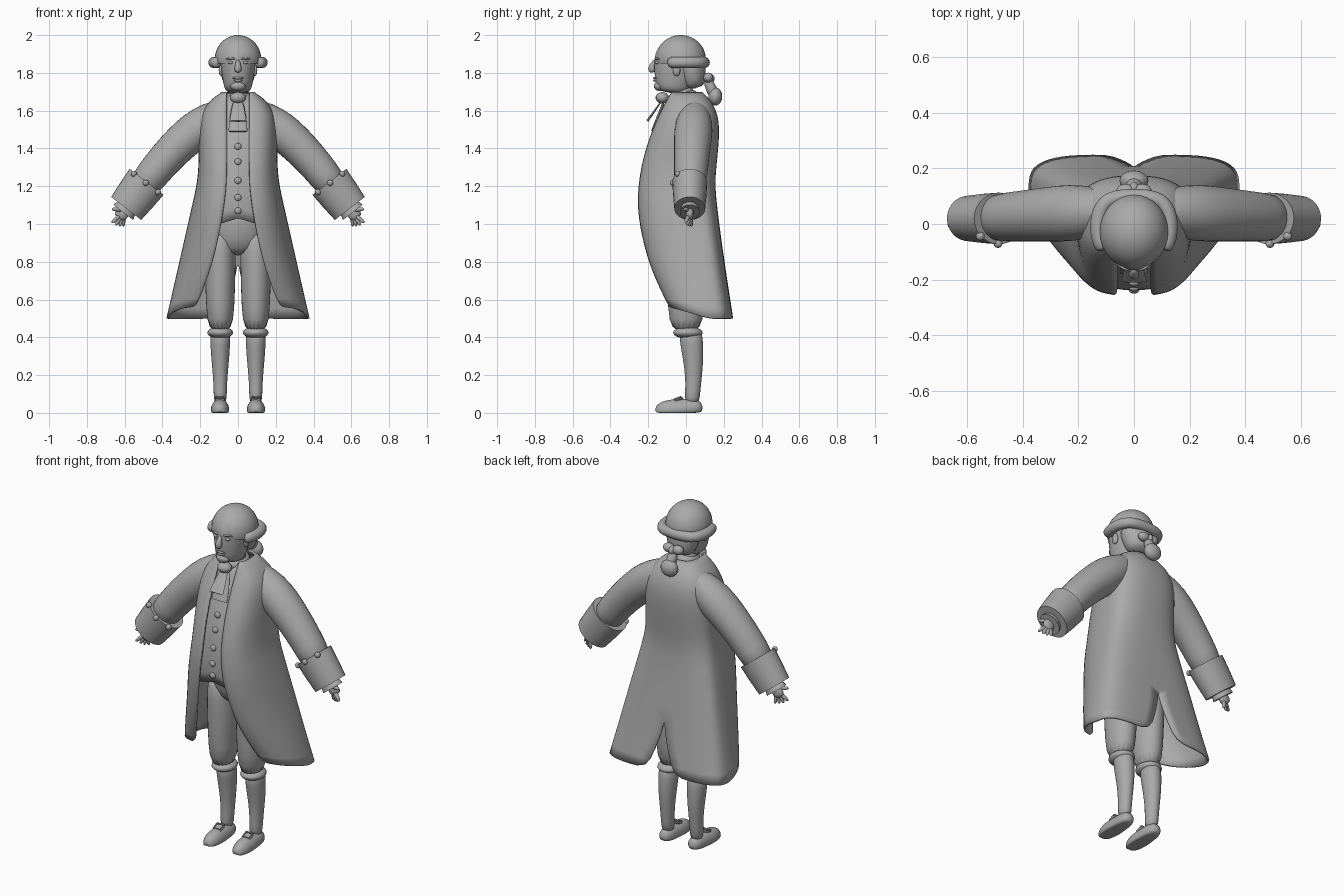
import bpy, bmesh, math
from mathutils import Vector

if "Cube" in bpy.data.objects:
    bpy.data.objects.remove(bpy.data.objects["Cube"])

color = (.4, .4, .4, 1)
grey = bpy.data.materials.new("plain grey")
grey.use_nodes = True
grey.diffuse_color = color
grey.node_tree.nodes["Principled BSDF"].inputs["Base Color"].default_value = color


def finish(name, bm, pair=False, soft=False, cloth=0):
    """Turn a bmesh into an object; pair mirrors it, soft subdivides it, cloth thickens it."""
    mesh = bpy.data.meshes.new(name)
    bm.to_mesh(mesh)
    bm.free()
    mesh.materials.append(grey)
    obj = bpy.data.objects.new(name, mesh)
    bpy.context.collection.objects.link(obj)
    bpy.ops.object.select_all(action="DESELECT")
    obj.select_set(True)
    bpy.context.view_layer.objects.active = obj
    if soft:
        bpy.ops.object.shade_smooth()
    else:
        bpy.ops.object.shade_smooth_by_angle(angle=math.radians(50))
    if pair:
        obj.modifiers.new("mirror", "MIRROR")
    if soft:
        obj.modifiers.new("rounding", "SUBSURF").levels = 1
        obj.modifiers["rounding"].render_levels = 1
    if cloth:
        obj.modifiers.new("thickness", "SOLIDIFY").thickness = cloth


def sheet(name, lines, **options):
    """Join lines of points into a surface, its lines running downwards."""
    bm = bmesh.new()
    grid = [[bm.verts.new(p) for p in line] for line in lines]
    for upper, lower in zip(grid, grid[1:]):
        for k in range(len(upper) - 1):
            bm.faces.new((upper[k], lower[k], lower[k + 1], upper[k + 1]))
    finish(name, bm, **options)


def tube(name, points, radii, ref="Y", squash=1, sides=16, floor=-1, pair=False, soft=True):
    """Tube through points; squash scales its radius along the ref axis."""
    bm = bmesh.new()
    axis = Vector((ref == "X", ref == "Y", ref == "Z"))
    last = len(points) - 1
    rings = []
    for i, (point, radius) in enumerate(zip(points, radii)):
        along = (points[min(i + 1, last)] - points[max(i - 1, 0)]).normalized()
        up = (axis - along * axis.dot(along)).normalized()
        across = along.cross(up)
        ring = []
        for k in range(sides):
            turn = math.tau * k / sides
            p = point + radius * (across * math.cos(turn) + up * squash * math.sin(turn))
            p.z = max(p.z, floor)
            ring.append(bm.verts.new(p))
        rings.append(ring)
    for near, far in zip(rings, rings[1:]):
        for k in range(sides):
            bm.faces.new((near[k], near[k - 1], far[k - 1], far[k]))
    bm.faces.new(rings[0])
    bm.faces.new(rings[-1])
    bmesh.ops.recalc_face_normals(bm, faces=bm.faces)
    finish(name, bm, pair, soft)


def limb(name, start, end, radii, bow=(0, 0, 0), **options):
    """Tube with evenly spaced radii from start to end, optionally bowed in the middle."""
    steps = [i / (len(radii) - 1) for i in range(len(radii))]
    points = [Vector(start).lerp(Vector(end), t) + Vector(bow) * math.sin(math.pi * t)
              for t in steps]
    tube(name, points, radii, **options)


def ball(name, pos, size, pair=False, floor=None, segments=16):
    """Ellipsoid, optionally cut off below a height."""
    bm = bmesh.new()
    bmesh.ops.create_uvsphere(bm, u_segments=segments, v_segments=segments, radius=1)
    for v in bm.verts:
        v.co = Vector(pos) + v.co * Vector((1, 0, 0)) * Vector((size[0], 0, 0)) + Vector(
            (0, v.co.y * size[1], v.co.z * size[2]))
    if floor:
        everything = bm.verts[:] + bm.edges[:] + bm.faces[:]
        bmesh.ops.bisect_plane(bm, geom=everything, plane_co=(0, 0, floor),
                               plane_no=(0, 0, -1), clear_outer=True)
    finish(name, bm, pair)


# Coat profile rules by height
def flare(z):
    return max(0, 1.25 - z) / .75


def shoulder(z):
    return max(0, z - 1.2) / .5


def front(z):
    return (.5 * (z - 1.1) ** 2 if z > 1.1 else .36 * (1.1 - z) ** 1.5) - .257


def side(z):
    return .21 + .17 * flare(z) - .126 * shoulder(z) ** 8


def back(z):
    return .15 + .1 * flare(z) ** 1.2 + .055 * shoulder(z) - .12 * shoulder(z) ** 6


def coat_line(z, columns=14):
    """Half section of the coat, from the front edge round to the back vent."""
    edge = .06 + .16 * flare(z) ** 1.5
    middle = .04 + .09 * flare(z) - .04 * shoulder(z) ** 6
    vent = max(0, .75 - z) * .36
    drop = max(0, .8 - z) * .2
    skirt = min(1, 2 * flare(z))
    line = []
    for k in range(columns + 1):
        turn = math.pi * k / columns
        ahead = k <= columns / 2
        power = .8 + (.2 if ahead else -.17) * skirt
        out = math.sin(turn) ** power if k < columns else 0
        deep = abs(math.cos(turn)) ** power
        inner, end = (edge, front(z)) if ahead else (vent, back(z))
        line.append((inner + (side(z) - inner) * out, middle + (end - middle) * deep,
                     z + drop * deep * ahead))
    return line


coat_rows = 14
sheet("long_coat", [coat_line(1.7 - 1.2 * (i / coat_rows) ** 1.3) for i in range(coat_rows + 1)],
      pair=True, soft=True, cloth=.012)


# Waistcoat panel with a notched hem, and its buttons
def waistcoat_point(t, u):
    x = u * .75 * side(1.7 - .7 * t)
    hem = 1.03 - .3 * abs(x)
    z = 1.69 + (hem - 1.69) * t
    return x, front(z) + .018 + 1.6 * x * x, z


sheet("waistcoat", [[waistcoat_point(i / 12, k / 8) for k in range(-8, 9)] for i in range(13)],
      cloth=.02)
for i, z in enumerate((1.41, 1.33, 1.23, 1.14, 1.07)):
    ball(f"waistcoat_button_{i + 1}", (0, front(z) + .018, z), (.018, .012, .018))

# Arms: sleeves, turned-back cuffs and frills share the forearm line
elbow, fingertip = Vector((.44, .02, 1.28)), Vector((.64, .02, 1.02))


def forearm(t):
    return elbow.lerp(fingertip, t)


limb("sleeves", (.04, .05, 1.63), forearm(.4), [.05, .09, .106, .1, .095, .09, .085],
     bow=(.025, 0, .025), pair=True)
limb("cuffs", forearm(.22), forearm(.76), [.113, .108, .1], squash=.82, sides=28,
     pair=True, soft=False)
limb("wrist_frills", forearm(.7), forearm(.84), [.05, .06, .066], squash=.8,
     pair=True, soft=False)
for i in range(3):
    turn = math.radians(45 * i + 45)
    rim = Vector((.09 * math.cos(turn), -.09 * math.sin(turn), .068 * math.cos(turn)))
    ball(f"cuff_button_{i + 1}", forearm(.24) + rim, (.016, .016, .016), pair=True)

# Hands
limb("palms", forearm(.7), forearm(.98), [.03, .038, .036], squash=.6, sides=10, pair=True)
outer, inner = Vector((.67, -.005, 1.015)), Vector((.605, .03, .995))
for i, name in enumerate(("index", "middle", "ring", "little")):
    tip = outer.lerp(inner, i / 3)
    tip.z -= .018 * math.sin(math.pi * (i + 1) / 5)
    limb(name + "_fingers", forearm(.85).lerp(tip, .2), tip, [.013, .012, .008],
         sides=8, pair=True)
limb("thumbs", forearm(.8), (.67, -.01, 1.08), [.014, .013, .009], sides=8, pair=True)

# Neckcloth: band, knot and two hanging tails
limb("neckcloth_band", (0, -.01, 1.65), (0, -.02, 1.705), [.075, .07, .06], squash=1.15)
ball("neckcloth_knot", (0, -.125, 1.668), (.042, .036, .03))
limb("neckcloth_upper_tail", (0, -.13, 1.65), (0, -.205, 1.545), [.024, .036, .045],
     squash=.15, soft=False)
limb("neckcloth_lower_tail", (0, -.12, 1.64), (0, -.175, 1.49), [.03, .045, .05],
     squash=.2, soft=False)

# Breeches, knee bands and stockings
limb("breeches_seat", (0, -.01, 1.1), (0, 0, .83), [.16, .165, .155, .1], squash=.72)
limb("breeches_legs", (.094, 0, .99), (.094, 0, .42), [.078, .084, .081, .077, .064],
     squash=1.28, pair=True)
ball("knee_bands", (.094, .01, .425), (.068, .078, .032), pair=True)
limb("stockings", (.094, .02, .45), (.094, .03, .04), [.055, .054, .048, .04, .035, .036],
     bow=(0, .015, 0), squash=1.15, pair=True)

# Shoes with flat soles, tongues and square buckles
limb("shoes", (.094, .09, .03), (.096, -.165, .01), [.025, .044, .046, .049, .05, .045, .022],
     ref="Z", squash=1.1, floor=0, pair=True)
limb("shoe_tongues", (.095, -.01, .08), (.095, -.085, .056), [.026, .03, .026],
     ref="Z", squash=.25, pair=True)
square = [math.radians(90 * k + 45) for k in range(5)]
tube("shoe_buckles", [Vector((.095 + .03 * math.cos(a), .025 * math.sin(a) - .045,
                              .078 + .01 * math.sin(a))) for a in square],
     [.005] * len(square), ref="Z", sides=6, pair=True, soft=False)

# Head and face
limb("neck", (0, -.01, 1.62), (0, -.02, 1.74), [.06, .056, .056])
limb("head", (0, -.07, 1.69), (0, -.04, 1.97),
     [.062, .076, .083, .089, .092, .092, .08, .04], squash=1.27, sides=20)
limb("nose", (0, -.16, 1.87), (0, -.178, 1.8), [.01, .014, .022, .016],
     bow=(0, -.012, 0), sides=10)
ball("eyes", (.037, -.15, 1.855), (.017, .013, .009), pair=True)
limb("eyebrows", (.014, -.165, 1.872), (.066, -.138, 1.872), [.005, .007, .004],
     bow=(0, -.008, .008), ref="Z", sides=8, pair=True)
for name, z, width in (("upper_lip", 1.773, .032), ("lower_lip", 1.76, .026)):
    limb(name, (-width, -.155, z), (width, -.155, z), [.004, .008, .004],
         bow=(0, -.02, 0), ref="Z", sides=8)
ball("chin", (0, -.14, 1.73), (.04, .03, .026))
ball("ears", (.09, -.05, 1.815), (.012, .02, .032), pair=True)

# Wig: crown, side roll, back hair, ribbon and tail
ball("wig_crown", (0, -.028, 1.872), (.123, .133, .128), floor=1.85, segments=32)
sweep = [math.radians(a) for a in range(-50, 231, 20)]
tube("wig_roll", [Vector((math.copysign(.13 * abs(math.cos(a)) ** .5, math.cos(a)),
                          .11 * math.sin(a) - .01, 1.855)) for a in sweep],
     [.03] * len(sweep), ref="Z", sides=12)
limb("back_hair", (0, .02, 1.87), (0, .045, 1.715), [.105, .098, .088, .065], squash=.8)
ball("ribbon_loops", (.03, .118, 1.775), (.034, .026, .026), pair=True)
ball("ribbon_knot", (0, .128, 1.77), (.018, .024, .024))
limb("hair_tail_neck", (0, .11, 1.77), (0, .15, 1.68), [.025, .028, .034])
ball("hair_tail_curl", (0, .155, 1.675), (.052, .037, .048))
